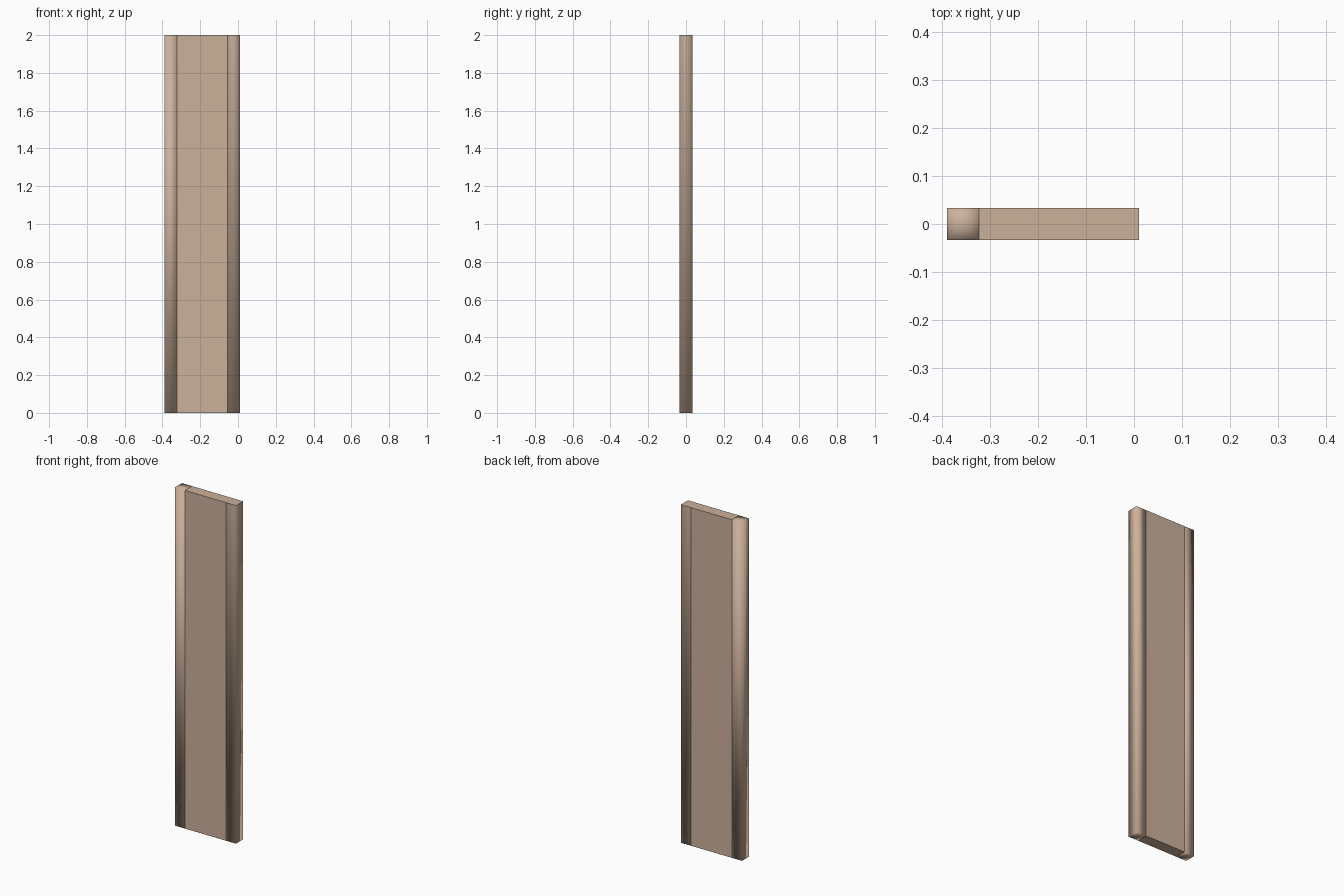
import bpy, bmesh

if "Cube" in bpy.data.objects:
    bpy.data.objects.remove(bpy.data.objects["Cube"])

HEIGHT = 2.0
HALF = 0.0333            # half thickness of posts and panel
X_LEFT, X_RIGHT = -0.39, 0.01

wood = bpy.data.materials.new("light_brown")
wood.diffuse_color = (0.60, 0.44, 0.33, 1.0)
wood.use_nodes = True
wood.node_tree.nodes["Principled BSDF"].inputs["Base Color"].default_value = wood.diffuse_color


def finish(bm, name):
    bmesh.ops.recalc_face_normals(bm, faces=bm.faces)
    mesh = bpy.data.meshes.new(name)
    bm.to_mesh(mesh)
    bm.free()
    mesh.materials.append(wood)
    obj = bpy.data.objects.new(name, mesh)
    bpy.context.collection.objects.link(obj)
    return obj


def box(x0, x1):
    bm = bmesh.new()
    bmesh.ops.create_cube(bm, size=1)
    for v in bm.verts:
        v.co = ((x0 + x1) / 2 + v.co.x * (x1 - x0), v.co.y * 2 * HALF, (v.co.z + 0.5) * HEIGHT)
    return bm


def post(name, x0, flat_top):
    """Square post, smooth shaded, with fan caps at its ends."""
    bm = box(x0, x0 + 2 * HALF)
    bm.normal_update()
    caps = [f for f in bm.faces if abs(f.normal.z) > 0.9]
    bmesh.ops.poke(bm, faces=caps)
    bm.normal_update()
    for f in bm.faces:
        f.smooth = True
        if flat_top and f.normal.z > 0.9:
            f.smooth = False
    for e in bm.edges:
        if any(not f.smooth for f in e.link_faces):
            e.smooth = False
    return finish(bm, name)


# Square posts along both long edges
post("left_post", X_LEFT, False)
post("right_post", X_RIGHT - 2 * HALF, True)

# Flat panel between the posts
finish(box(X_LEFT + 2 * HALF, X_RIGHT - 2 * HALF), "middle_panel")
